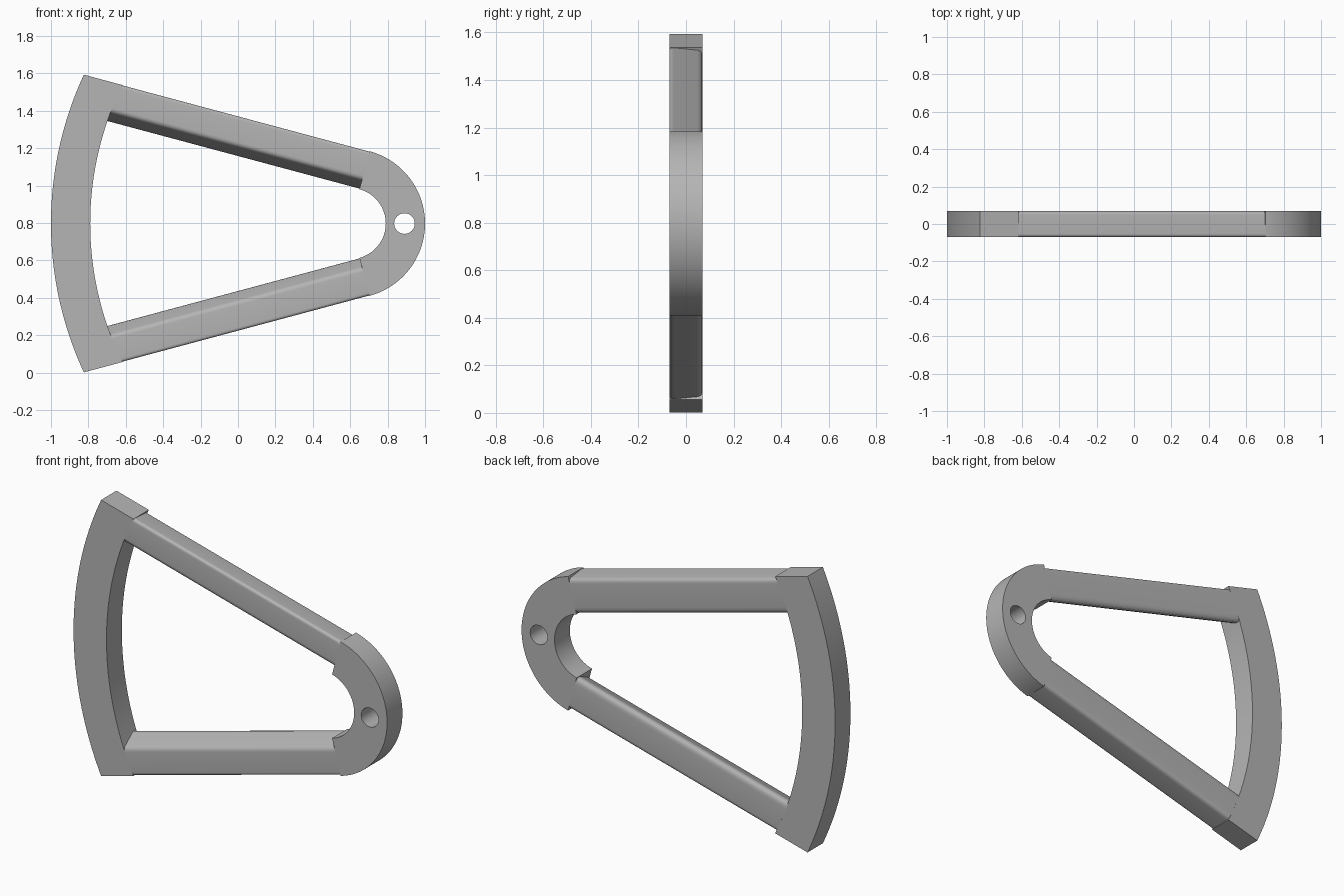
import bpy, bmesh, math
from mathutils import Vector

if "Cube" in bpy.data.objects:
    bpy.data.objects.remove(bpy.data.objects["Cube"], do_unlink=True)

MID = 0.797                      # height of the symmetry line
HALF = 0.07                      # half thickness
TILT = math.radians(15)          # slope of the arms
RING = Vector((0.6, 0.0))        # centre of the rounded end
PIVOT = Vector((0.89, 0.0))      # pin hole, also centre of the sector arcs
R_OUT, R_IN = 0.4, 0.19
SECTOR_OUT, SECTOR_IN = 1.89, 1.68
N = Vector((math.sin(TILT), math.cos(TILT)))    # across an arm, outward
D = Vector((-math.cos(TILT), math.sin(TILT)))   # along an arm

grey = bpy.data.materials.new("plain_grey")
grey.use_nodes = True
grey.diffuse_color = (0.46, 0.46, 0.46, 1)
grey.node_tree.nodes["Principled BSDF"].inputs["Base Color"].default_value = (0.46, 0.46, 0.46, 1)


def finish(name, bm):
    bmesh.ops.remove_doubles(bm, verts=bm.verts, dist=1e-5)
    bmesh.ops.recalc_face_normals(bm, faces=bm.faces)
    mesh = bpy.data.meshes.new(name)
    bm.to_mesh(mesh)
    bm.free()
    mesh.materials.append(grey)
    obj = bpy.data.objects.new(name, mesh)
    bpy.context.collection.objects.link(obj)
    bpy.ops.object.select_all(action='DESELECT')
    obj.select_set(True)
    bpy.context.view_layer.objects.active = obj
    bpy.ops.object.shade_smooth_by_angle(angle=math.radians(30))


def arc(centre, radius, a, b, steps):
    angles = [a + (b - a) * i / steps for i in range(steps + 1)]
    return [centre + radius * Vector((math.cos(t), math.sin(t))) for t in angles]


def plate(name, outlines):
    """Extrude closed outlines in the front plane; inner outlines become holes."""
    curve = bpy.data.curves.new(name + "_outline", 'CURVE')
    curve.dimensions = '2D'
    curve.fill_mode = 'BOTH'
    curve.extrude = HALF
    for pts in outlines:
        spline = curve.splines.new('POLY')
        spline.points.add(len(pts) - 1)
        for point, p in zip(spline.points, pts):
            point.co = (p.x, p.y, 0, 1)
        spline.use_cyclic_u = True
    temp = bpy.data.objects.new(name + "_outline", curve)
    bpy.context.collection.objects.link(temp)
    bpy.context.view_layer.update()
    mesh = bpy.data.meshes.new_from_object(temp.evaluated_get(bpy.context.evaluated_depsgraph_get()))
    bpy.data.objects.remove(temp, do_unlink=True)
    bm = bmesh.new()
    bm.from_mesh(mesh)
    bpy.data.meshes.remove(mesh)
    for v in bm.verts:
        x, z, y = v.co
        v.co = (x, -y, z + MID)
    finish(name, bm)


def reach(u, radius):
    """Point where the arm line at offset u meets an arc about the pivot."""
    a = RING + u * N - PIVOT
    k = a.dot(D)
    t = -k + math.sqrt(k * k - a.length_squared + radius * radius)
    return RING + u * N + t * D


def rounded(corners, steps=6):
    """Round each (u, y, size) corner of a cross-section."""
    pts = []
    for i, (u, y, size) in enumerate(corners):
        p = Vector((u, y))
        before = Vector(corners[i - 1][:2])
        after = Vector(corners[(i + 1) % len(corners)][:2])
        a = p + (before - p).normalized() * size
        b = p + (after - p).normalized() * size
        for j in range(steps + 1):
            t = j / steps
            pts.append(a * (1 - t) ** 2 + p * 2 * t * (1 - t) + b * t * t)
    return pts


# Rounded end with pin hole
top = math.pi / 2 - TILT
plate("rounded_end", [
    arc(RING, R_OUT, -top, top, 64) + arc(RING, R_IN, top, -top, 48),
    arc(PIVOT, 0.055, 0, math.tau, 40)[:-1],
])


# Curved sector bar on the opposite end
def sector_arc(radius, flip):
    p = reach(R_OUT, radius) - PIVOT
    a = math.atan2(p.y, p.x)
    b = math.tau - a
    return arc(PIVOT, radius, *((b, a) if flip else (a, b)), 48)


plate("curved_bar", [sector_arc(SECTOR_OUT, False) + sector_arc(SECTOR_IN, True)])

# Two mirrored arms with a slanted, softened cross-section
section = rounded([(0.4, -HALF, 0.02), (0.385, HALF, 0.025),
                   (0.178, HALF, 0.05), (0.247, -HALF, 0.02)])
for name, side in (("upper_arm", 1), ("lower_arm", -1)):
    bm = bmesh.new()
    near, far = [], []
    for u, y in section:
        for ring, p in ((near, RING + u * N), (far, reach(u, SECTOR_IN + 0.001))):
            ring.append(bm.verts.new((p.x, y, MID + side * p.y)))
    count = len(section)
    for i in range(count):
        j = (i + 1) % count
        bm.faces.new((near[i], near[j], far[j], far[i]))
    bm.faces.new(near)
    bm.faces.new(far)
    finish(name, bm)
